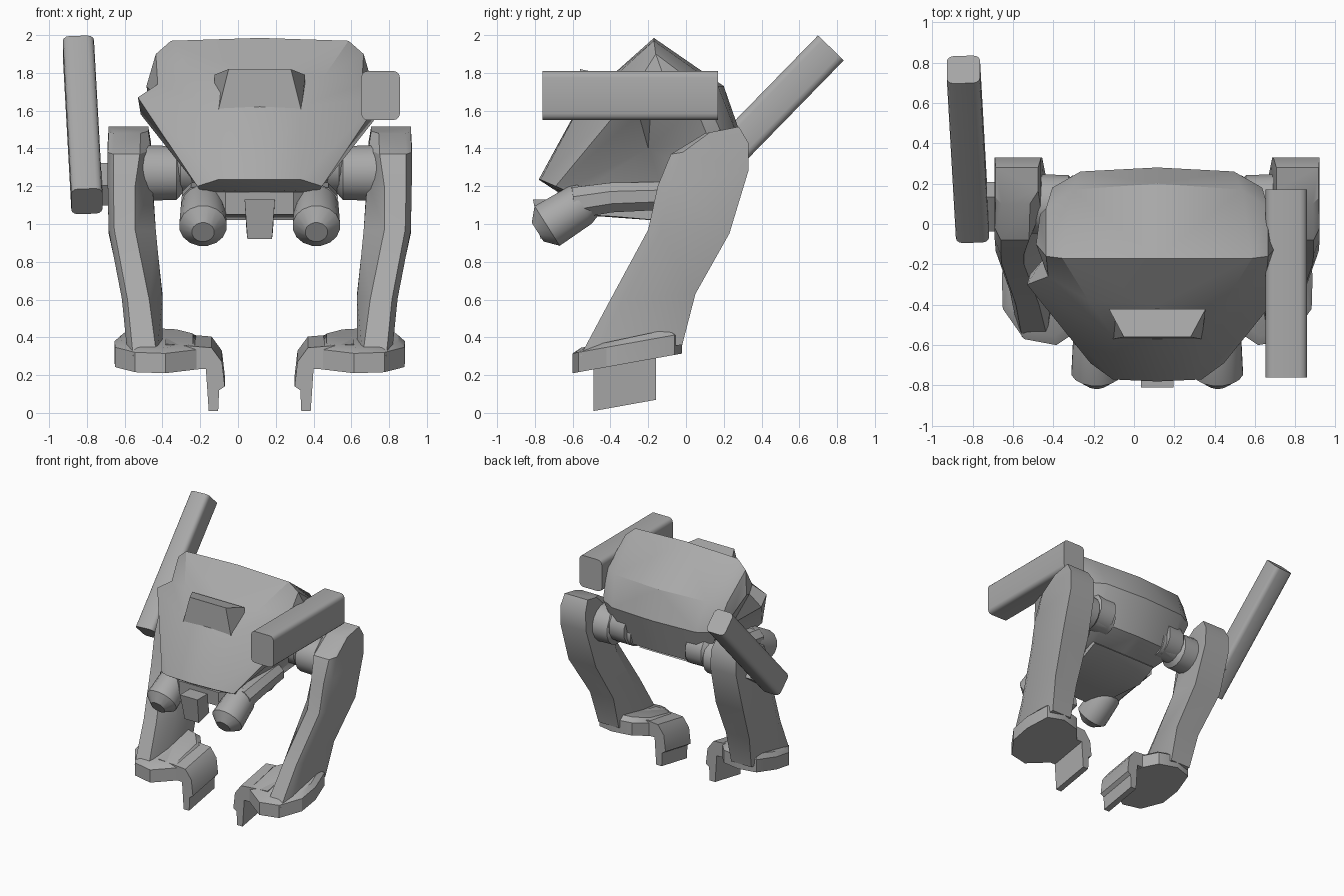
import bpy, bmesh, math
from mathutils import Vector

if "Cube" in bpy.data.objects:
    bpy.data.objects.remove(bpy.data.objects["Cube"])

CX = 0.115  # symmetry plane of the body and arms
grey = bpy.data.materials.new("plain grey")
grey.diffuse_color = (0.4, 0.4, 0.4, 1)
grey.use_nodes = True
grey.node_tree.nodes["Principled BSDF"].inputs["Base Color"].default_value = grey.diffuse_color


def finish(name, bm, x=0.0, mirror=False):
    bmesh.ops.recalc_face_normals(bm, faces=bm.faces)
    me = bpy.data.meshes.new(name)
    bm.to_mesh(me)
    bm.free()
    me.materials.append(grey)
    ob = bpy.data.objects.new(name, me)
    ob.location.x = x
    bpy.context.collection.objects.link(ob)
    if mirror:
        m = ob.modifiers.new("mirror", 'MIRROR')
        m.use_clip = True
    return ob


def loft(name, rings, first=True, last=True, centre=None, **kw):
    """Skin a row of equal rings; an optional centre point makes the last cap a fan."""
    bm = bmesh.new()
    vs = [[bm.verts.new(p) for p in r] for r in rings]
    n = len(rings[0])
    for a, b in zip(vs, vs[1:]):
        for i in range(n):
            j = (i + 1) % n
            bm.faces.new((a[i], a[j], b[j], b[i]))
    if first:
        bm.faces.new(vs[0])
    if centre:
        c = bm.verts.new(centre)
        for i in range(n):
            bm.faces.new((vs[-1][i], vs[-1][(i + 1) % n], c))
    elif last:
        bm.faces.new(vs[-1])
    return finish(name, bm, **kw)


def tube(name, path, n=16, **kw):
    """Round tube through (point, radius) pairs."""
    axis = (Vector(path[-1][0]) - Vector(path[0][0])).normalized()
    u = axis.cross(Vector((0, 0, 1))).normalized()
    v = axis.cross(u)
    rings = []
    for p, r in path:
        rings.append([Vector(p) + r * (u * math.cos(t) + v * math.sin(t))
                      for t in (2 * math.pi * (i + .5) / n for i in range(n))])
    return loft(name, rings, **kw)


def bar(name, a, b, w, h, chamfer):
    """Long bar with rounded corners between two end centres."""
    a, b = Vector(a), Vector(b)
    d = (b - a).normalized()
    side = Vector((1, 0, 0))
    side = (side - d * side.dot(d)).normalized()
    up = side.cross(d)
    w, h = w / 2 - chamfer, h / 2 - chamfer
    sec = []
    for i, (sx, sy) in enumerate(((1, 1), (-1, 1), (-1, -1), (1, -1))):
        for k in range(4):
            t = math.pi / 2 * (i + k / 3)
            sec.append((sx * w + chamfer * math.cos(t), sy * h + chamfer * math.sin(t)))
    return loft(name, [[e + side * s + up * t for s, t in sec] for e in (a, b)])


# body shell: side profiles from the centre out to the cheeks, then the recess
inner = [(-.78, 1.235), (-.57, 1.62), (-.4, 1.78), (-.17, 1.985), (.2, 1.73),
         (.28, 1.5), (.18, 1.2), (-.15, 1.06), (-.68, 1.17)]
mid = [(.22, -.77, 1.235), (.21, -.565, 1.62), (.34, -.38, 1.78), (.47, -.17, 1.97),
       (.42, .17, 1.73), (.38, .26, 1.5), (.34, .17, 1.2), (.25, -.1, 1.07), (.22, -.68, 1.18)]
edge = [(.33, -.69, 1.2), (.645, -.3, 1.67), (.54, -.26, 1.74), (.55, -.16, 1.9),
        (.55, .08, 1.72), (.52, .18, 1.5), (.42, .13, 1.22), (.3, -.1, 1.09), (.31, -.62, 1.17)]
recess = [(.31, -.56, 1.22), (.63, -.25, 1.58), (.57, -.18, 1.7), (.6, -.1, 1.73),
          (.58, .05, 1.62), (.5, .12, 1.45), (.39, .08, 1.25), (.29, -.1, 1.12), (.29, -.54, 1.18)]
loft("body_shell", [[(0, y, z) for y, z in inner], mid, edge, recess], first=False,
     centre=(.4, -.2, 1.4), x=CX, mirror=True)

# brow vent
loft("brow_vent", [[(-.22, -.57, 1.6), (.22, -.57, 1.6), (.165, -.56, 1.82), (-.165, -.56, 1.82)],
                   [(-.24, -.42, 1.6), (.24, -.42, 1.6), (.24, -.42, 1.79), (-.24, -.42, 1.79)]],
     x=CX)

# jaw under the snout
jaw = [(-.68, 1.17), (-.67, 1.05), (-.45, 1.04), (-.18, 1.02), (.02, 1.1), (-.1, 1.22)]
loft("jaw", [[(x, y * s, z) for y, z in jaw] for x, s in ((-.3, .85), (-.18, 1), (.18, 1), (.3, .85))],
     x=CX)

# nose block
loft("nose", [[(-.08, -.68, 1.13), (.08, -.68, 1.13), (.07, -.64, .96), (-.07, -.64, .96)],
              [(-.08, -.81, 1.13), (.08, -.81, 1.13), (.065, -.77, .92), (-.065, -.77, .92)]], x=CX)

# front pods with a domed face, and the struts behind them
tube("front_pod", [((.3, -.52, 1.125), .1), ((.3, -.56, 1.1), .118), ((.3, -.735, .99), .127),
                   ((.3, -.785, .957), .06)], x=CX, mirror=True)
tube("pod_strut", [((.3, -.1, 1.15), .08), ((.33, -.4, 1.14), .085), ((.33, -.6, 1.11), .09)],
     n=8, x=CX, mirror=True)

# shoulder joints
tube("shoulder_joint", [((.25, .1, 1.27), .11), ((.41, .1, 1.27), .11),
                        ((.44, .1, 1.27), .145), ((.62, .1, 1.27), .15)],
     x=CX, mirror=True)
tube("shoulder_collar", [((.28, .1, 1.31), .15), ((.42, .1, 1.31), .145), ((.47, .1, 1.31), .1)],
     n=12, x=CX, mirror=True)

# arms: front and back edge, inner and outer side, inner front chamfer at each height
rings = []
for yf, zf, yb, zb, xi, xo, c in [(.1, 1.48, .28, 1.515, .59, .8, .04),
                                  (-.08, 1.37, .33, 1.43, .575, .805, .06),
                                  (-.15, 1.2, .33, 1.28, .57, .805, .09),
                                  (-.2, .97, .23, .95, .55, .8, .11),
                                  (-.4, .6, .05, .63, .515, .73, .07),
                                  (-.56, .3, -.02, .36, .515, .7, .03)]:
    f, b = Vector((0, yf, zf)), Vector((0, yb, zb))
    m, o = f.lerp(b, .35), f.lerp(b, .15)
    rings.append([f + Vector((xi + c, 0, 0)), f + Vector((xo - .03, 0, 0)),
                  o + Vector((xo, 0, 0)), b + Vector((xo, 0, 0)),
                  b + Vector((xi, 0, 0)), m + Vector((xi, 0, 0))])
loft("arm", rings, x=CX, mirror=True)

# palms: tilted plates at the end of the arms
outline = [(.5, -.6), (.66, -.57), (.765, -.42), (.77, -.25), (.72, -.06), (.58, -.02),
           (.42, -.06), (.32, -.18), (.32, -.48)]
palm = []
for base, scale in ((.21, 1), (.315, 1), (.345, .85)):
    palm.append([(.55 + (x - .55) * scale, -.3 + (y + .3) * scale, base + .18 * (y + .6))
                 for x, y in outline])
loft("palm", palm, x=CX, mirror=True)

# hooked fingers
hook = [(.5, .345), (.255, .325), (.2, .25), (.185, .12), (.215, .1),
        (.22, -.01), (.27, -.01), (.285, .212), (.5, .212)]
loft("finger", [[(x, y, z + .18 * (y + .6)) for x, z in hook] for y in (-.49, -.16)],
     x=CX, mirror=True)

# two long weapon bars and their brackets
bar("level_bar", (.755, -.76, 1.68), (.755, .17, 1.68), .205, .26, .035)
bar("raised_bar", (-.8, -.025, 1.12), (-.845, .765, 1.93), .165, .19, .035)
bar("raised_bar_bracket", (-.72, 0, 1.15), (-.72, .17, 1.27), .13, .13, .02)
bar("level_bar_bracket", (.64, -.2, 1.66), (.64, .08, 1.66), .1, .1, .02)

# smooth shading with sharp edges kept
for ob in bpy.context.collection.objects:
    ob.select_set(True)
    bpy.context.view_layer.objects.active = ob
bpy.ops.object.shade_smooth_by_angle(angle=math.radians(31))
